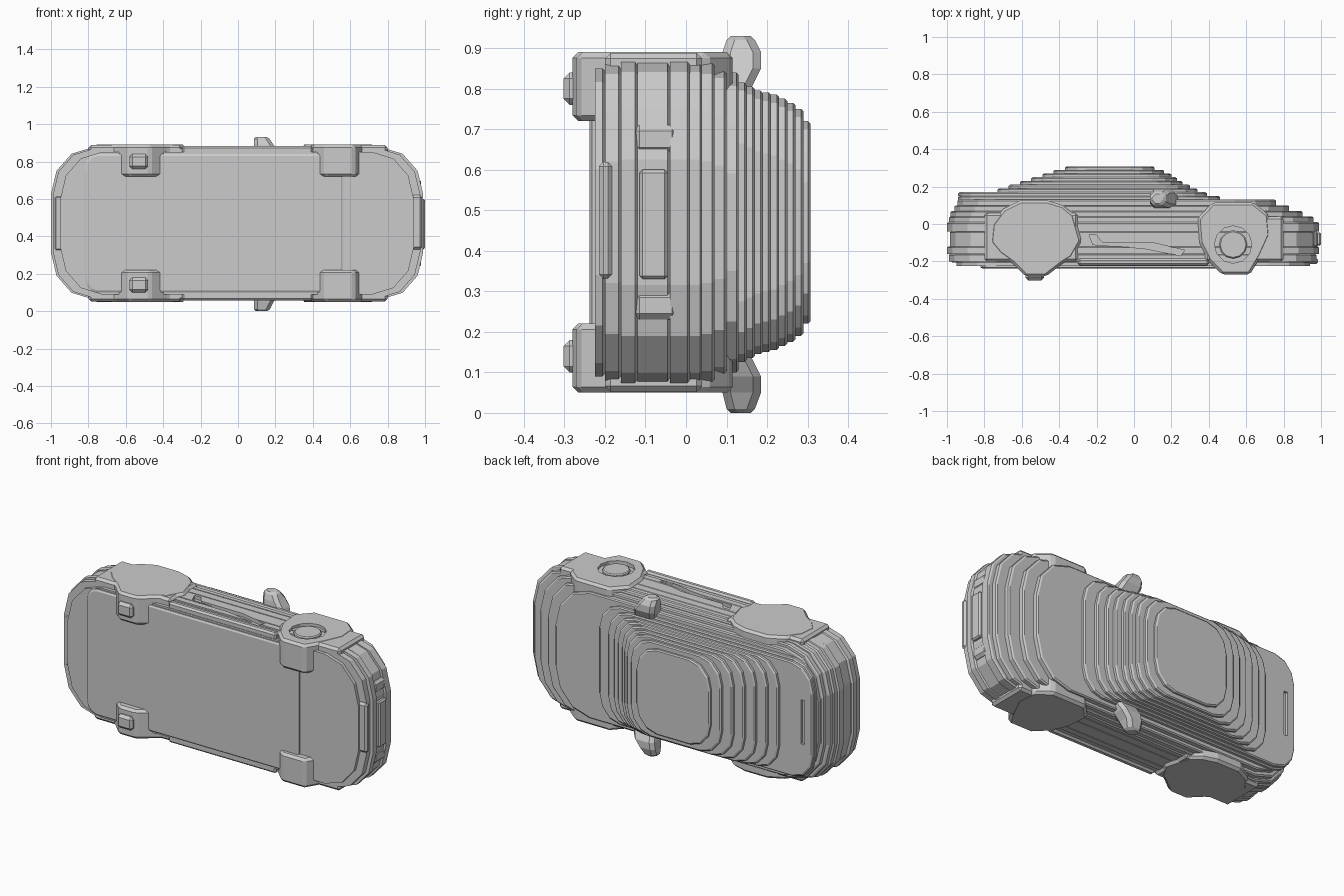
import bpy, bmesh, math
from mathutils import Vector

cube = bpy.data.objects.get("Cube")
if cube:
    bpy.data.objects.remove(cube, do_unlink=True)

MID = 0.47  # centre plane across the car, which lies on its side

grey = bpy.data.materials.new("plain_grey")
grey.use_nodes = True
grey.diffuse_color = (0.6, 0.6, 0.6, 1)
grey.node_tree.nodes["Principled BSDF"].inputs["Base Color"].default_value = (0.6, 0.6, 0.6, 1)


def finish(name, bm, bevel=0.0):
    bmesh.ops.recalc_face_normals(bm, faces=bm.faces)
    mesh = bpy.data.meshes.new(name)
    bm.to_mesh(mesh)
    bm.free()
    mesh.materials.append(grey)
    obj = bpy.data.objects.new(name, mesh)
    bpy.context.collection.objects.link(obj)
    if bevel:
        mod = obj.modifiers.new("bevel", "BEVEL")
        mod.width, mod.segments, mod.limit_method = bevel, 1, 'ANGLE'
    return obj


def loft(name, rings, bevel=0.0):
    """Skin a stack of equal rings and cap both ends."""
    bm = bmesh.new()
    rows = [[bm.verts.new(p) for p in ring] for ring in rings]
    for a, b in zip(rows, rows[1:]):
        for i in range(len(a)):
            j = (i + 1) % len(a)
            bm.faces.new((a[i], a[j], b[j], b[i]))
    bm.faces.new(rows[0][::-1])
    bm.faces.new(rows[-1])
    return finish(name, bm, bevel)


def prism(name, outline, z0, z1, bevel=0.0):
    return loft(name, [[(x, y, z) for x, y in outline] for z in (z0, z1)], bevel)


def box(name, lo, hi, bevel=0.006):
    (x0, y0, z0), (x1, y1, z1) = lo, hi
    return prism(name, [(x0, y0), (x1, y0), (x1, y1), (x0, y1)], z0, z1, bevel)


def ring(y, xl, xr, half, cx, cz, steps=4):
    """Rectangle with rounded corners in the plan of the car."""
    pts = []
    for k, (sx, sz) in enumerate([(1, 1), (-1, 1), (-1, -1), (1, -1)]):
        for i in range(steps):
            a = math.pi / 2 * (k + i / (steps - 1))
            ox = (xr - cx) if sx > 0 else (xl + cx)
            pts.append((ox + cx * math.cos(a), y, MID + sz * (half - cz) + cz * math.sin(a)))
    return pts


def cut(target, cutter):
    cutter.hide_render = True
    cutter.hide_viewport = True
    cutter.display_type = 'WIRE'
    mod = target.modifiers.new("cut", "BOOLEAN")
    mod.operation, mod.solver, mod.object = 'DIFFERENCE', 'EXACT', cutter


# Terraced car body: bottom, top, rear end, nose end, half width
lower = [
    (-.225, -.2, -.95, .94, .38),
    (-.2, -.16, -.99, .975, .40),
    (-.16, -.12, -1, .99, .405),
    (-.12, -.04, -.985, .98, .405),
    (-.04, .01, -1, .99, .405),
    (.01, .04, -.99, .96, .405),
    (.04, .07, -.98, .9, .40),
    (.07, .10, -.96, .83, .39),
    (.10, .13, -.945, .76, .37),
]
upper = [
    (.13, .15, -.94, .46, .345),
    (.15, .17, -.94, .39, .335),
    (.17, .19, -.73, .34, .325),
    (.19, .21, -.67, .30, .32),
    (.21, .23, -.61, .26, .315),
    (.23, .25, -.55, .23, .305),
    (.25, .27, -.49, .20, .295),
    (.27, .29, -.43, .16, .28),
    (.29, .307, -.37, .11, .25),
]
rings = []
for layers, cx, cz in ((lower, .22, .25), (upper, .13, .15)):
    for y0, y1, xl, xr, half in layers:
        rings.append(ring(y0, xl, xr, half, cx, cz))
        rings.append(ring(y1 - .006, xl, xr, half, cx, cz))
        rings.append(ring(y1, xl + .008, xr - .008, half - .006, cx, cz))
body = loft("car_body", rings)

# Side slot and boot lid slot cut into the body
slot = [(-.24, -.06), (-.2, -.06), (-.17, -.1), (.1, -.1), (.27, -.14),
        (.25, -.17), (.05, -.13), (-.22, -.11)]
cut(body, prism("side_slot_cutter", slot, MID + .385, MID + .5))
cut(body, box("boot_slot_cutter", (-.89, .155, .34), (-.865, .2, .60), 0))

# Wheel and arch blocks, mirrored to both sides
rear_outline = [(-.28, -.09), (-.32, .05), (-.38, .1), (-.46, .125), (-.61, .125), (-.7, .08),
                (-.76, 0), (-.77, -.1), (-.72, -.16), (-.65, -.21), (-.58, -.28), (-.47, -.28),
                (-.38, -.21), (-.33, -.18)]
front_outline = [(.40, -.2), (.35, -.1), (.34, .03), (.42, .115), (.64, .115), (.72, .05),
                 (.73, -.06), (.68, -.17), (.62, -.27), (.47, -.27)]
for side, s in (("left", 1), ("right", -1)):
    outer, inner = MID + s * .42, MID + s * .25
    z0, z1 = sorted((outer, inner))
    prism("rear_wheel_" + side, rear_outline, z0, z1, .014)
    front = prism("front_wheel_" + side, front_outline, z0, z1, .014)
    c0, c1 = sorted((MID + s * .29, MID + s * .37))
    box("rear_tread_" + side, (-.58, -.302, c0), (-.48, -.2, c1), .015)
    # Long arch skirts, widening the sides around the wheels
    z0, z1 = sorted((MID + s * .36, MID + s * .418))
    box("rear_skirt_" + side, (-.80, -.2, z0), (-.30, .06, z1), .014)
    box("front_skirt_" + side, (.38, -.2, z0), (.80, .04, z1), .014)
    # Raised sill edge
    z0, z1 = sorted((MID + s * .37, MID + s * .412))
    box("sill_" + side, (-.3, -.222, z0), (.4, -.185, z1), .01)

    # Door mirror: faceted head that tapers out of the body
    def section(z, x0, x1, y0, y1):
        c = .02
        return [(x0 + c, y0, z), (x1 - c, y0, z), (x1, y0 + c, z), (x1, y1 - c, z),
                (x1 - c, y1, z), (x0 + c, y1, z), (x0, y1 - c, z), (x0, y0 + c, z)]
    tip = .93 - MID if s > 0 else MID
    loft("mirror_" + side, [section(MID + s * .31, .11, .25, .08, .15),
                            section(MID + s * .38, .09, .22, .085, .185),
                            section(MID + s * .42, .085, .19, .09, .185),
                            section(MID + s * (tip - .01), .085, .17, .1, .17),
                            section(MID + s * tip, .095, .155, .11, .16)])

    # Small corner lamps at the nose
    z0, z1 = sorted((MID + s * .17, MID + s * .24))
    box("nose_lamp_" + side, (.86, -.13, z0), (.978, -.02, z1), .015)

    # Round hub groove on the left front wheel
    if s > 0:
        def circle(r):
            return [(.53 + r * math.cos(a * math.pi / 6), -.11 + r * math.sin(a * math.pi / 6))
                    for a in range(12)]
        # the arch skirt is grooved together with the wheel
        disc = prism("hub_cutter", circle(.1), outer - .022, outer + .1)
        cut(front, disc)
        cut(bpy.data.objects["front_skirt_left"], disc)
        prism("front_hub", circle(.075), outer - .06, outer - .002, .006)

# Nose plate and underside panels
box("nose_plate", (.95, -.115, .33), (1.0, -.045, .60), .008)
box("nose_lip", (.86, -.215, .33), (.985, -.18, .62), .012)
box("rear_lip", (-.985, -.205, .32), (-.93, -.15, .62), .012)
loft("floor_panel", [ring(-.21, -.82, .56, .37, .06, .08),
                     ring(-.232, -.82, .56, .37, .06, .08),
                     ring(-.238, -.81, .55, .36, .06, .08)])
